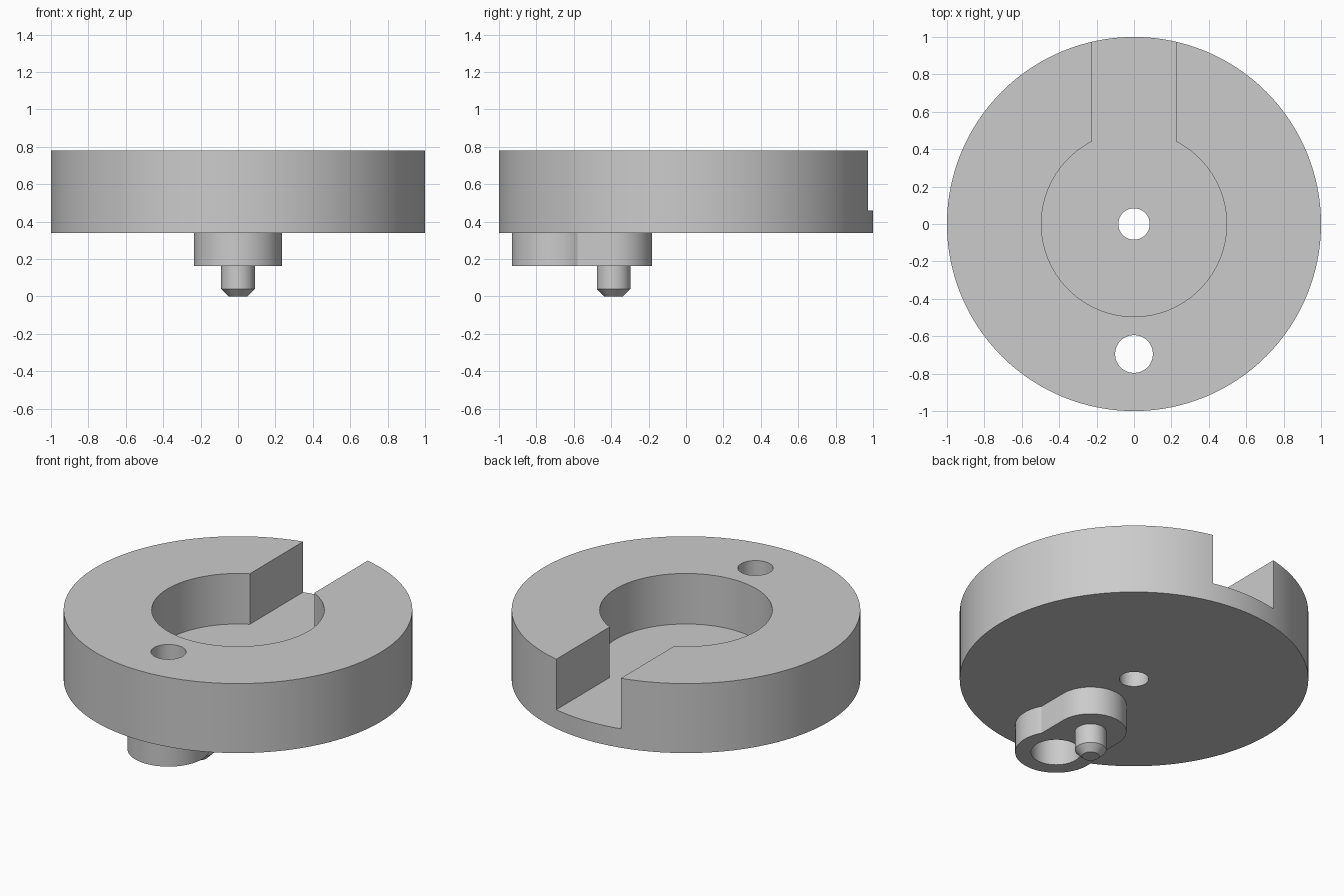
import bpy
import bmesh
from math import sin, cos, pi, asin, radians

cube = bpy.data.objects.get("Cube")
if cube:
    bpy.data.objects.remove(cube, do_unlink=True)

grey = bpy.data.materials.new("plain_grey")
grey.use_nodes = True
COLOUR = (0.6, 0.6, 0.6, 1)
grey.diffuse_color = COLOUR
grey.node_tree.nodes["Principled BSDF"].inputs["Base Color"].default_value = COLOUR


def arc(cy, r, start, end, steps):
    """Points on an arc centred on the y axis."""
    return [(r * cos(start + (end - start) * i / steps),
             cy + r * sin(start + (end - start) * i / steps)) for i in range(steps + 1)]


def circle(cy, r, steps=128):
    return arc(cy, r, 0, 2 * pi, steps)[:-1]


def prism(name, outline, z0, z1):
    """Extrude a closed outline from z0 up to z1."""
    bm = bmesh.new()
    base = bm.faces.new([bm.verts.new((x, y, z0)) for x, y in outline])
    top = bmesh.ops.extrude_face_region(bm, geom=[base])["geom"]
    bmesh.ops.translate(bm, vec=(0, 0, z1 - z0),
                        verts=[v for v in top if isinstance(v, bmesh.types.BMVert)])
    bmesh.ops.recalc_face_normals(bm, faces=bm.faces)
    mesh = bpy.data.meshes.new(name)
    bm.to_mesh(mesh)
    bm.free()
    mesh.materials.append(grey)
    obj = bpy.data.objects.new(name, mesh)
    bpy.context.collection.objects.link(obj)
    return obj


def activate(obj):
    bpy.ops.object.select_all(action="DESELECT")
    obj.select_set(True)
    bpy.context.view_layer.objects.active = obj


def cut(obj, *cutters):
    """Subtract the cutters and remove them."""
    for cutter in cutters:
        activate(obj)
        mod = obj.modifiers.new("cut", "BOOLEAN")
        mod.operation = "DIFFERENCE"
        mod.solver = "EXACT"
        mod.object = cutter
        bpy.ops.object.modifier_apply(modifier=mod.name)
        bpy.data.objects.remove(cutter, do_unlink=True)


def smooth(obj):
    activate(obj)
    bpy.ops.object.shade_smooth_by_angle(angle=radians(25))


BOTTOM, FLOOR, TOP = 0.34, 0.46, 0.78
EYE_Y, PIN_Y = -0.695, -0.387

# Disc with a keyhole recess open at the back, and two through holes
disc = prism("disc", circle(0, 1), BOTTOM, TOP)
half, recess_r = 0.226, 0.495
mouth = pi / 2 - asin(half / recess_r)
keyhole = arc(0, recess_r, mouth, mouth - 2 * (pi - asin(half / recess_r)), 112)
keyhole += [(-half, 1.2), (half, 1.2)]
cut(disc,
    prism("recess_cutter", keyhole, FLOOR, 1),
    prism("centre_cutter", circle(0, 0.084, 64), 0.2, 1),
    prism("side_hole_cutter", circle(EYE_Y, 0.101, 64), 0.2, 1))
smooth(disc)

# Lug under the disc: a ring end running into a straight-sided round end
ring_r, lobe_r = 0.235, 0.205
join = pi / 2 - asin(lobe_r / ring_r)
outline = arc(PIN_Y, lobe_r, 0, pi, 48) + arc(EYE_Y, ring_r, pi - join, 2 * pi + join, 64)
lug = prism("lug", outline, 0.163, BOTTOM)
cut(lug, prism("lug_hole_cutter", circle(EYE_Y, 0.144, 64), 0, 0.5))
smooth(lug)

# Pin with a chamfered tip
pin = prism("pin", circle(PIN_Y, 0.09, 64), 0.04, 0.163)
smooth(pin)
bm = bmesh.new()
bmesh.ops.create_cone(bm, cap_ends=True, segments=64, radius1=0.05, radius2=0.09, depth=0.04)
bmesh.ops.translate(bm, vec=(0, PIN_Y, 0.02), verts=bm.verts)
tip_mesh = bpy.data.meshes.new("pin_tip")
bm.to_mesh(tip_mesh)
bm.free()
tip_mesh.materials.append(grey)
tip = bpy.data.objects.new("pin_tip", tip_mesh)
bpy.context.collection.objects.link(tip)
smooth(tip)
